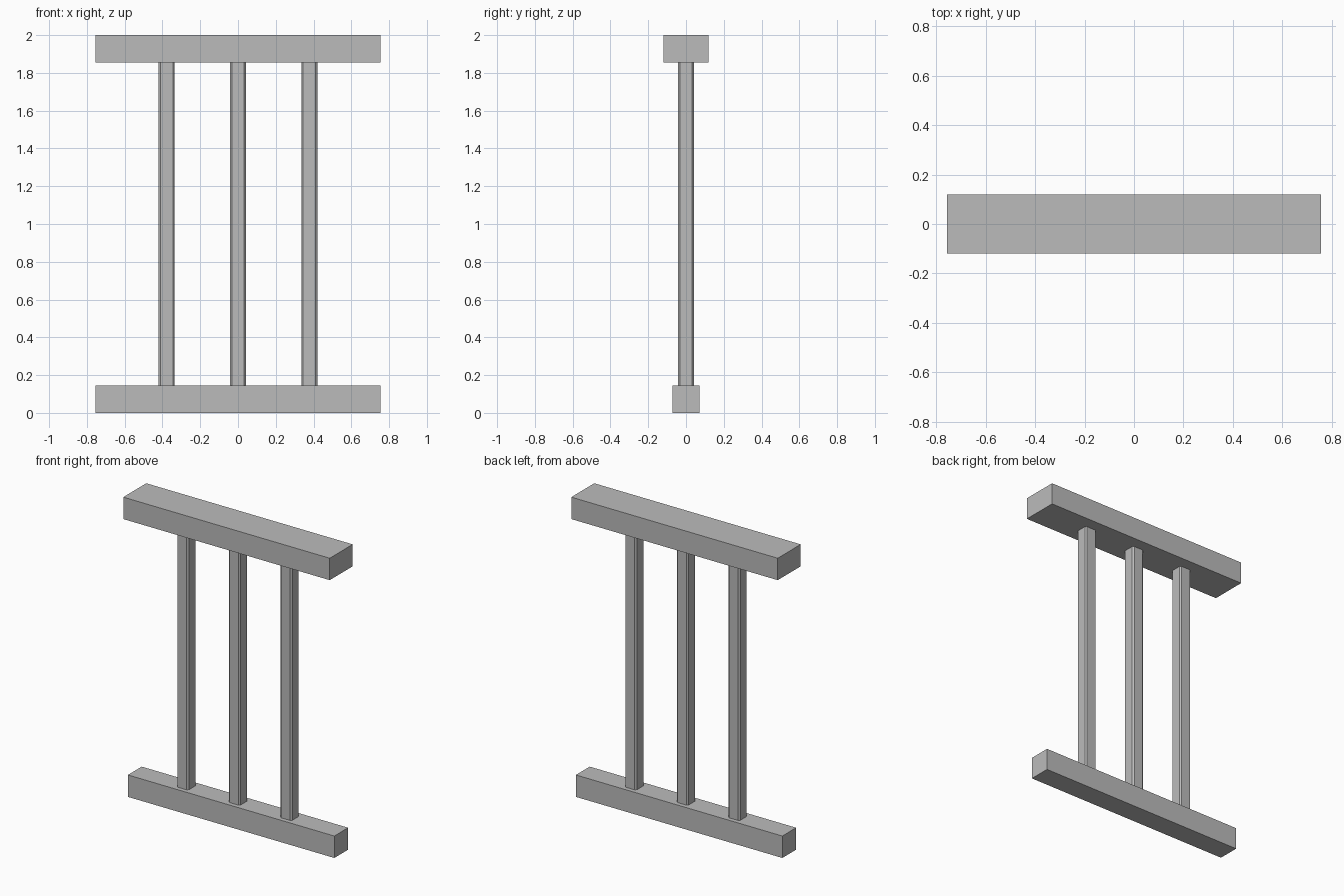
import bpy
import bmesh

# Remove the default cube
cube = bpy.data.objects.get("Cube")
if cube:
    bpy.data.objects.remove(cube, do_unlink=True)

# Single grey material
grey = bpy.data.materials.new("light_grey")
grey.use_nodes = True
color = (0.5, 0.5, 0.5, 1)
grey.diffuse_color = color
grey.node_tree.nodes["Principled BSDF"].inputs["Base Color"].default_value = color


def add_box(name, size, x, z_low, chamfer=0):
    """Box standing on z_low, with optional chamfered upright edges."""
    bm = bmesh.new()
    bmesh.ops.create_cube(bm, size=1)
    bmesh.ops.scale(bm, vec=size, verts=bm.verts)
    if chamfer:
        upright = [e for e in bm.edges
                   if abs(e.verts[0].co.z - e.verts[1].co.z) > size[2] / 2]
        bmesh.ops.bevel(bm, geom=upright, offset=chamfer, segments=1,
                        profile=0.5, affect='EDGES')
    mesh = bpy.data.meshes.new(name)
    bm.to_mesh(mesh)
    bm.free()
    mesh.materials.append(grey)
    obj = bpy.data.objects.new(name, mesh)
    obj.location = (x, 0, z_low + size[2] / 2)
    bpy.context.collection.objects.link(obj)
    return obj


WIDTH, RAIL = 1.51, 0.145

# Rails: narrow at the bottom, wide handrail on top
add_box("bottom_rail", (WIDTH, 0.144, RAIL), 0, 0)
add_box("top_rail", (WIDTH, 0.24, RAIL), 0, 2 - RAIL)

# Three evenly spaced balusters between the rails
for i, side in enumerate(("right", "middle", "left")):
    add_box(side + "_baluster", (0.086, 0.086, 2 - 2 * RAIL),
            (i - 1) * 0.378, RAIL, chamfer=0.01)
